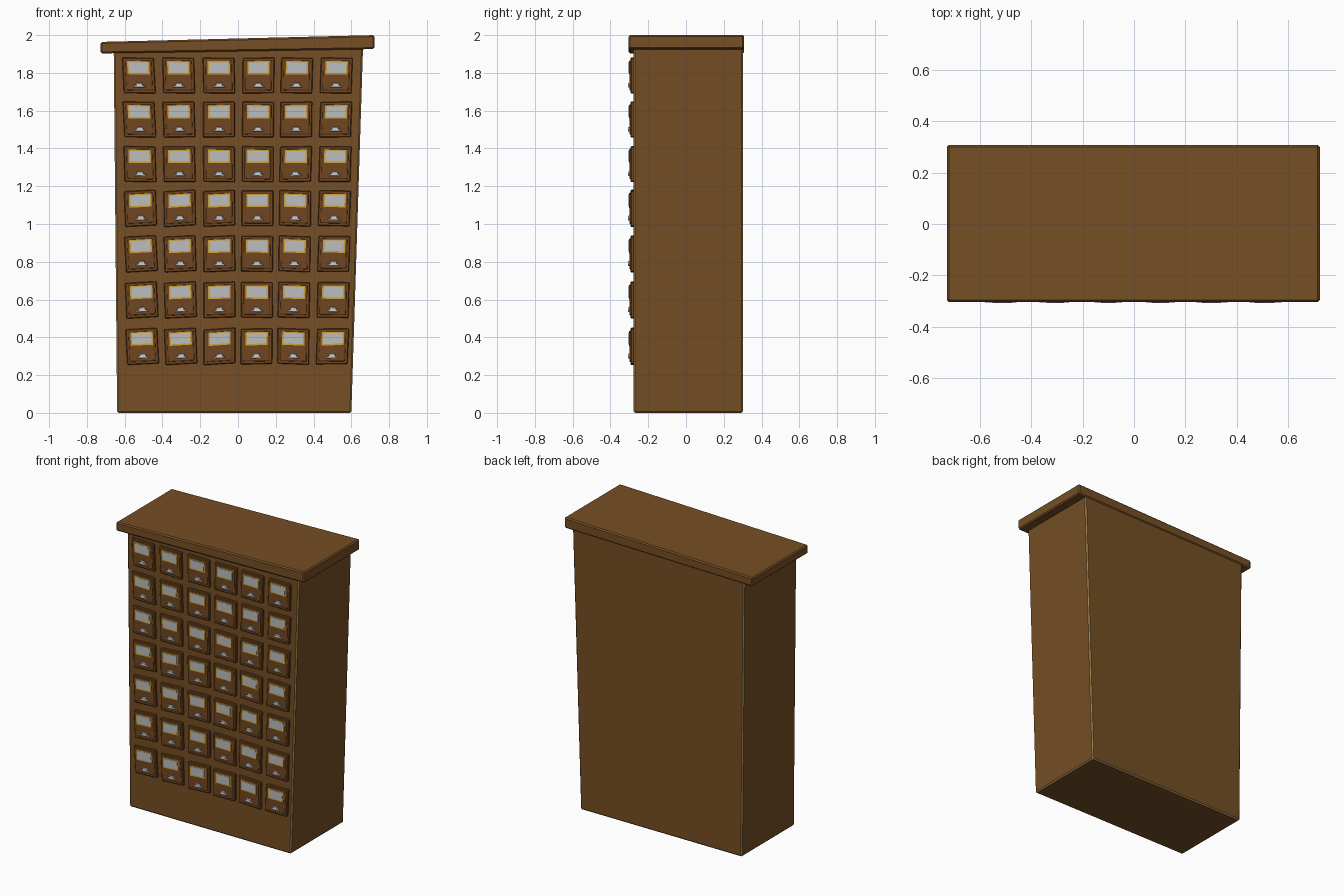
import bpy, bmesh, math, random

if "Cube" in bpy.data.objects:
    bpy.data.objects.remove(bpy.data.objects["Cube"])

random.seed(4)


def material(name, rgb):
    m = bpy.data.materials.new(name)
    m.diffuse_color = (*rgb, 1)
    m.use_nodes = True
    m.node_tree.nodes["Principled BSDF"].inputs["Base Color"].default_value = m.diffuse_color
    return m


WOOD = material("brown wood", (0.180, 0.078, 0.018))
EDGE = material("worn tan edge", (0.34, 0.22, 0.075))
DRAWER = material("reddish drawer wood", (0.165, 0.062, 0.015))
GOLD = material("brass frame", (0.62, 0.36, 0.04))
PAPER = material("grey label", (0.50, 0.51, 0.53))
STEEL = material("pale steel", (0.58, 0.63, 0.68))
MATS = [WOOD, EDGE, DRAWER, GOLD, PAPER, STEEL]


def prism(bm, back, front, y_back, y_front, mat):
    """Solid between a back outline and a front outline, both (x, z) lists."""
    b = [bm.verts.new((x, y_back, z)) for x, z in back]
    f = [bm.verts.new((x, y_front, z)) for x, z in front]
    n = len(b)
    faces = [bm.faces.new(f), bm.faces.new(b[::-1])]
    for i in range(n):
        j = (i + 1) % n
        faces.append(bm.faces.new((f[i], b[i], b[j], f[j])))
    for face in faces:
        face.material_index = mat


def finish(name, bm, bevel=0, bevel_mat=-1):
    bmesh.ops.recalc_face_normals(bm, faces=bm.faces)
    me = bpy.data.meshes.new(name)
    bm.to_mesh(me)
    bm.free()
    for m in MATS:
        me.materials.append(m)
    ob = bpy.data.objects.new(name, me)
    bpy.context.collection.objects.link(ob)
    if bevel:
        mod = ob.modifiers.new("bevel", 'BEVEL')
        mod.width = bevel
        mod.segments = 1
        mod.material = bevel_mat
    return ob


# Leaning carcass, wider at the top
bm = bmesh.new()
carcass = [(-0.64, 0), (0.60, 0), (0.662, 1.935), (-0.658, 1.915)]
prism(bm, carcass, carcass, 0.302, -0.277, 0)
finish("cabinet_body", bm, 0.008, 1)

# Crooked top board
bm = bmesh.new()
board = [(-0.727, 1.903), (0.722, 1.926), (0.722, 2.0), (-0.727, 1.964)]
prism(bm, board, board, 0.308, -0.304, 0)
finish("top_board", bm, 0.008)


def rect(w, h, cz=0):
    return [(-w / 2, cz - h / 2), (w / 2, cz - h / 2),
            (w / 2, cz + h / 2), (-w / 2, cz + h / 2)]


HANDLE = [(-0.034, -0.013), (0.034, -0.013), (0.032, -0.005), (0.021, -0.003),
          (0.016, 0.012), (-0.016, 0.012), (-0.021, -0.003), (-0.032, -0.005)]
ROW_Z = [1.786, 1.553, 1.317, 1.083, 0.842, 0.598, 0.352]
TOP_X = [-0.525, -0.314, -0.101, 0.108, 0.311, 0.520]
LOW_X = [-0.507, -0.303, -0.098, 0.098, 0.293, 0.500]

# Rows of slightly crooked drawers
for r, z in enumerate(ROW_Z):
    for c in range(6):
        t = (z - ROW_Z[-1]) / (ROW_Z[0] - ROW_Z[-1])
        x = LOW_X[c] + (TOP_X[c] - LOW_X[c]) * t
        lean = -0.045 + 0.016 * c + random.uniform(-0.015, 0.015)
        tilt = random.uniform(-0.02, 0.02)
        if r >= 3 and c < 3:
            tilt += 0.05
        elif r >= 3 and c == 4:
            tilt -= 0.03

        def place(pts):
            return [(x + u + lean * v, z + v + tilt * u) for u, v in pts]

        # Drawer front: base moulding and raised panel
        bm = bmesh.new()
        base = place(rect(0.168, 0.188))
        prism(bm, base, base, -0.265, -0.293, 2)
        prism(bm, place(rect(0.142, 0.162)), place(rect(0.134, 0.154)),
              -0.29, -0.300, 2)
        finish(f"drawer_front_{r}_{c}", bm, 0.004)

        # Brass label holder with its card
        bm = bmesh.new()
        holder = place(rect(0.118, 0.072, 0.042))
        card = place(rect(0.102, 0.056, 0.042))
        prism(bm, holder, holder, -0.298, -0.303, 3)
        prism(bm, card, card, -0.300, -0.3045, 4)
        finish(f"label_holder_{r}_{c}", bm)

        # Cup pull
        bm = bmesh.new()
        pull = [(u, v - 0.05) for u, v in HANDLE]
        tip = [(u * 0.8, v * 0.8 - 0.051) for u, v in HANDLE]
        prism(bm, place(pull), place(tip), -0.298, -0.308, 5)
        finish(f"drawer_pull_{r}_{c}", bm)
